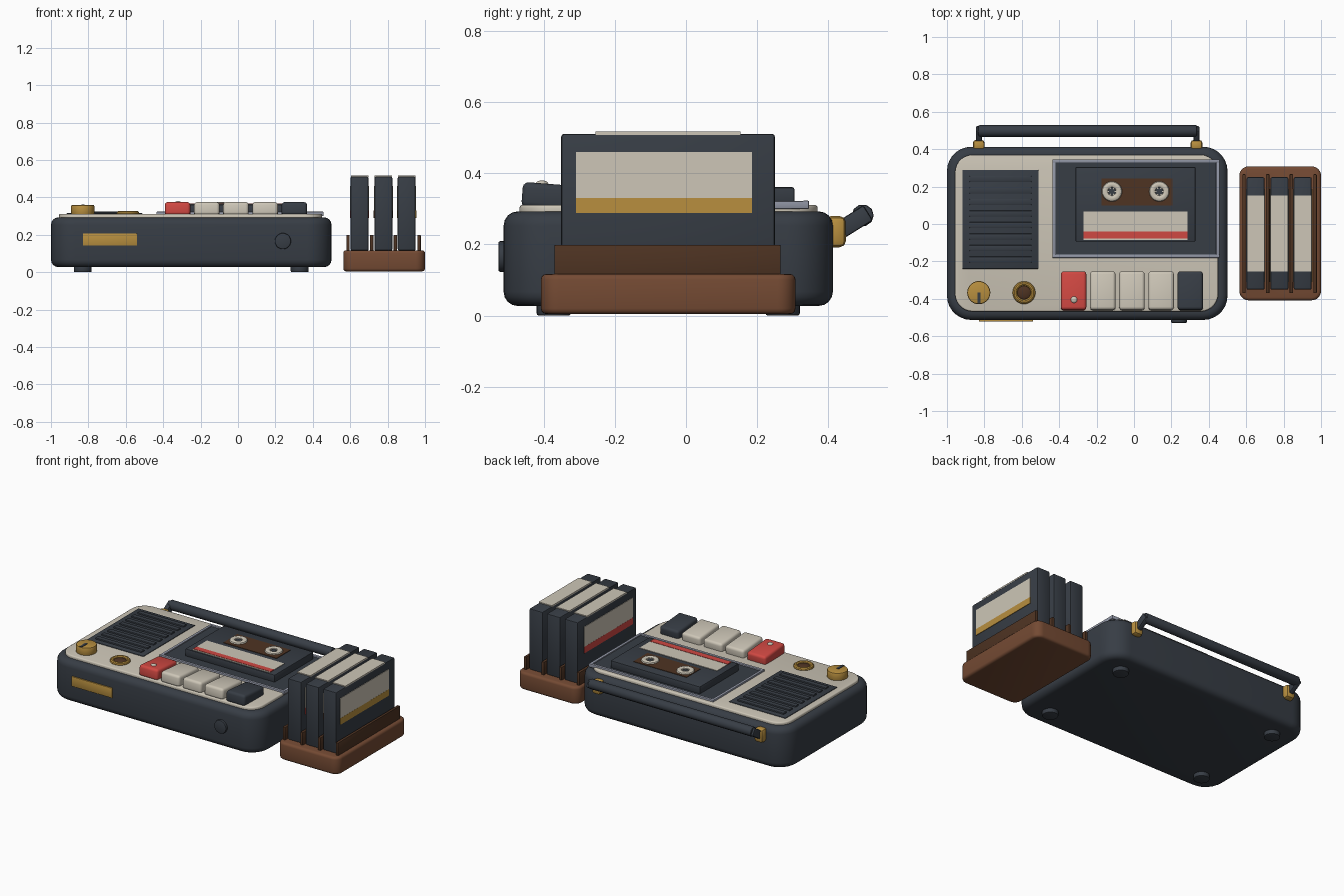
import bpy, bmesh, math
from mathutils import Matrix, Vector

old = bpy.data.objects.get("Cube")
if old:
    bpy.data.objects.remove(old, do_unlink=True)


def material(name, rgb):
    m = bpy.data.materials.new(name)
    m.use_nodes = True
    lin = [((c / 255 + 0.055) / 1.055) ** 2.4 for c in rgb] + [1]
    m.diffuse_color = lin
    bsdf = m.node_tree.nodes["Principled BSDF"]
    bsdf.inputs["Base Color"].default_value = lin
    bsdf.inputs["Roughness"].default_value = 0.6
    return m


SLATE = material("slate plastic", (55, 61, 69))
CREAM = material("cream plastic", (205, 198, 183))
RED = material("red", (208, 72, 66))
GOLD = material("brass", (184, 143, 63))
WOOD = material("brown wood", (116, 74, 51))
DARK = material("dark brown", (78, 51, 34))
STEEL = material("grey metal", (146, 151, 166))


def finish(name, bm, mat, bevel=0.0, segments=2, loc=(0, 0, 0), rot=(0, 0, 0)):
    """Bevel sharp edges, smooth by angle and link the part."""
    bm.normal_update()
    if bevel:
        edges = [e for e in bm.edges if e.calc_face_angle(0) > math.radians(40)]
        bmesh.ops.bevel(bm, geom=edges, offset=bevel, segments=segments,
                        profile=0.5, affect='EDGES', clamp_overlap=True)
    bmesh.ops.recalc_face_normals(bm, faces=bm.faces)
    mesh = bpy.data.meshes.new(name)
    bm.to_mesh(mesh)
    bm.free()
    mesh.materials.append(mat)
    mesh.shade_smooth()
    mesh.set_sharp_from_angle(angle=math.radians(35))
    ob = bpy.data.objects.new(name, mesh)
    ob.location, ob.rotation_euler = loc, rot
    bpy.context.collection.objects.link(ob)
    return ob


def box(name, x, y, z, mat, bevel=0.0, rot=(0, 0, 0), segments=2):
    """Box from (min, max) ranges on each axis."""
    bm = bmesh.new()
    bmesh.ops.create_cube(bm, size=1)
    bmesh.ops.scale(bm, vec=(x[1] - x[0], y[1] - y[0], z[1] - z[0]), verts=bm.verts)
    return finish(name, bm, mat, bevel, segments, [sum(r) / 2 for r in (x, y, z)], rot)


def rounded_slab(name, x, y, z, radius, mat, bevel, segments=3):
    """Slab with rounded vertical corners and softened rims."""
    bm = bmesh.new()
    verts = []
    for k in range(4):
        cx = x[1] - radius if k in (0, 3) else x[0] + radius
        cy = y[1] - radius if k < 2 else y[0] + radius
        for i in range(8):
            a = math.pi / 2 * (k + i / 7)
            verts.append(bm.verts.new((cx + radius * math.cos(a), cy + radius * math.sin(a), z[0])))
    face = bm.faces.new(verts)
    top = bmesh.ops.extrude_face_region(bm, geom=[face])["geom"]
    bmesh.ops.translate(bm, vec=(0, 0, z[1] - z[0]),
                        verts=[v for v in top if isinstance(v, bmesh.types.BMVert)])
    return finish(name, bm, mat, bevel, segments)


def disc(name, loc, r, depth, mat, bevel=0.0, rot=(0, 0, 0), r2=None, sides=32):
    bm = bmesh.new()
    bmesh.ops.create_cone(bm, cap_ends=True, segments=sides, radius1=r,
                          radius2=r if r2 is None else r2, depth=depth)
    return finish(name, bm, mat, bevel, 2, loc, rot)


def ring(name, loc, major, minor, mat, squash=1.0):
    bm = bmesh.new()
    rows = []
    for i in range(28):
        turn = Matrix.Rotation(math.tau * i / 28, 3, 'Z')
        rows.append([bm.verts.new(turn @ Vector((major + minor * math.cos(a), 0,
                     minor * squash * math.sin(a)))) for a in [math.tau * j / 10 for j in range(10)]])
    for i in range(28):
        p, q = rows[i], rows[(i + 1) % 28]
        for j in range(10):
            k = (j + 1) % 10
            bm.faces.new((p[j], q[j], q[k], p[k]))
    return finish(name, bm, mat, loc=loc)


def dome(name, loc, r, height, mat):
    bm = bmesh.new()
    bmesh.ops.create_uvsphere(bm, u_segments=20, v_segments=10, radius=r)
    bmesh.ops.scale(bm, vec=(1, 1, height / r), verts=bm.verts)
    return finish(name, bm, mat, loc=loc)


# Recorder body and faceplate
rounded_slab("recorder_body", (-1, 0.5), (-0.513, 0.413), (0.027, 0.293), 0.13, SLATE, 0.04, 4)
rounded_slab("faceplate", (-0.957, 0.45), (-0.468, 0.37), (0.28, 0.311), 0.095, CREAM, 0.008)

# Feet
for x in (-0.83, 0.33):
    for y in (-0.372, 0.272):
        disc("foot", (x, y, 0.02), 0.048, 0.04, SLATE, 0.006)

# Speaker grille with slats
box("speaker_panel", (-0.917, -0.511), (-0.24, 0.29), (0.3, 0.315), SLATE, 0.003)
for i in range(8):
    y = -0.19 + i * 0.0615
    box("speaker_slat", (-0.88, -0.548), (y - 0.016, y + 0.016), (0.31, 0.324), SLATE, 0.004)

# Cassette bay with metal frame
box("bay_floor", (-0.425, 0.445), (-0.168, 0.333), (0.3, 0.315), SLATE)
for y in (-0.172, 0.337):
    box("bay_rail", (-0.437, 0.457), (y - 0.009, y + 0.009), (0.3, 0.323), STEEL, 0.003)
for x in (-0.428, 0.448):
    box("bay_side", (x - 0.009, x + 0.009), (-0.18, 0.345), (0.3, 0.322), STEEL, 0.003)

# Loaded cassette
box("cassette", (-0.313, 0.329), (-0.094, 0.305), (0.31, 0.361), SLATE, 0.006)
box("cassette_window", (-0.175, 0.207), (0.1, 0.243), (0.356, 0.364), DARK)
box("cassette_label", (-0.27, 0.286), (-0.086, 0.067), (0.357, 0.364), CREAM)
box("cassette_stripe", (-0.27, 0.286), (-0.077, -0.04), (0.358, 0.366), RED)
for x in (-0.118, 0.135):
    ring("reel", (x, 0.174, 0.364), 0.037, 0.017, CREAM, 0.7)
    disc("reel_hub", (x, 0.174, 0.364), 0.022, 0.004, SLATE)
    for k in range(6):
        a = math.tau * k / 6
        box("reel_tooth", (x + 0.02 * math.cos(a) - 0.005, x + 0.02 * math.cos(a) + 0.005),
            (0.171 + 0.02 * math.sin(a), 0.177 + 0.02 * math.sin(a)), (0.362, 0.371), CREAM, rot=(0, 0, a))

# Piano keys, raised at the front
for i, mat in enumerate((RED, CREAM, CREAM, CREAM, SLATE)):
    x = -0.323 + i * 0.156
    box("piano_key", (x - 0.068, x + 0.068), (-0.461, -0.254), (0.297, 0.368), mat, 0.016,
        (math.radians(-4.5), 0, 0), 3)
dome("record_dot", (-0.321, -0.405, 0.37), 0.018, 0.01, CREAM)

# Volume knob with pointer, and round jack
disc("volume_knob", (-0.83, -0.367, 0.333), 0.062, 0.054, GOLD, 0.008)
box("knob_pointer", (-0.838, -0.822), (-0.425, -0.367), (0.357, 0.363), SLATE)
ring("jack_ring", (-0.588, -0.367, 0.314), 0.048, 0.013, GOLD)
dome("jack_center", (-0.588, -0.367, 0.31), 0.042, 0.015, DARK)

# Front nameplate and side button
box("front_plate", (-0.83, -0.54), (-0.521, -0.51), (0.142, 0.206), GOLD, 0.002)
disc("front_button", (0.24, -0.515, 0.166), 0.043, 0.026, SLATE, 0.005, (math.pi / 2, 0, 0))

# Carrying handle
disc("handle_bar", (-0.248, 0.497, 0.282), 0.031, 1.17, SLATE, 0.006, (0, math.pi / 2, 0), sides=10)
for x in (-0.83, 0.334):
    box("handle_mount", (x - 0.032, x + 0.032), (0.39, 0.45), (0.192, 0.28), GOLD, 0.018)
    box("handle_arm", (x - 0.016, x + 0.016), (0.415, 0.52), (0.236, 0.286), SLATE, 0.006,
        (math.radians(32), 0, 0))

# Wooden rack with dividers
rounded_slab("rack_base", (0.563, 1.0), (-0.408, 0.308), (0.004, 0.117), 0.05, WOOD, 0.016)
for i in range(4):
    x = 0.588 + i * 0.1267
    box("rack_divider", (x - 0.009, x + 0.009), (-0.37, 0.266), (0.1, 0.199), DARK, 0.003)

# Stored cases with spine and side labels
for x, stripe in zip((0.65, 0.777, 0.902), (RED, DARK, GOLD)):
    box("case", (x - 0.048, x + 0.048), (-0.351, 0.25), (0.115, 0.511), SLATE, 0.008)
    box("spine_label", (x - 0.047, x + 0.047), (-0.255, 0.153), (0.508, 0.517), CREAM)
    for side in (-1, 1):
        s = x + side * 0.048
        box("side_label", (s - 0.003, s + 0.003), (-0.31, 0.186), (0.331, 0.46), CREAM)
        box("side_stripe", (s - 0.0035, s + 0.0035), (-0.31, 0.186), (0.289, 0.331), stripe)
